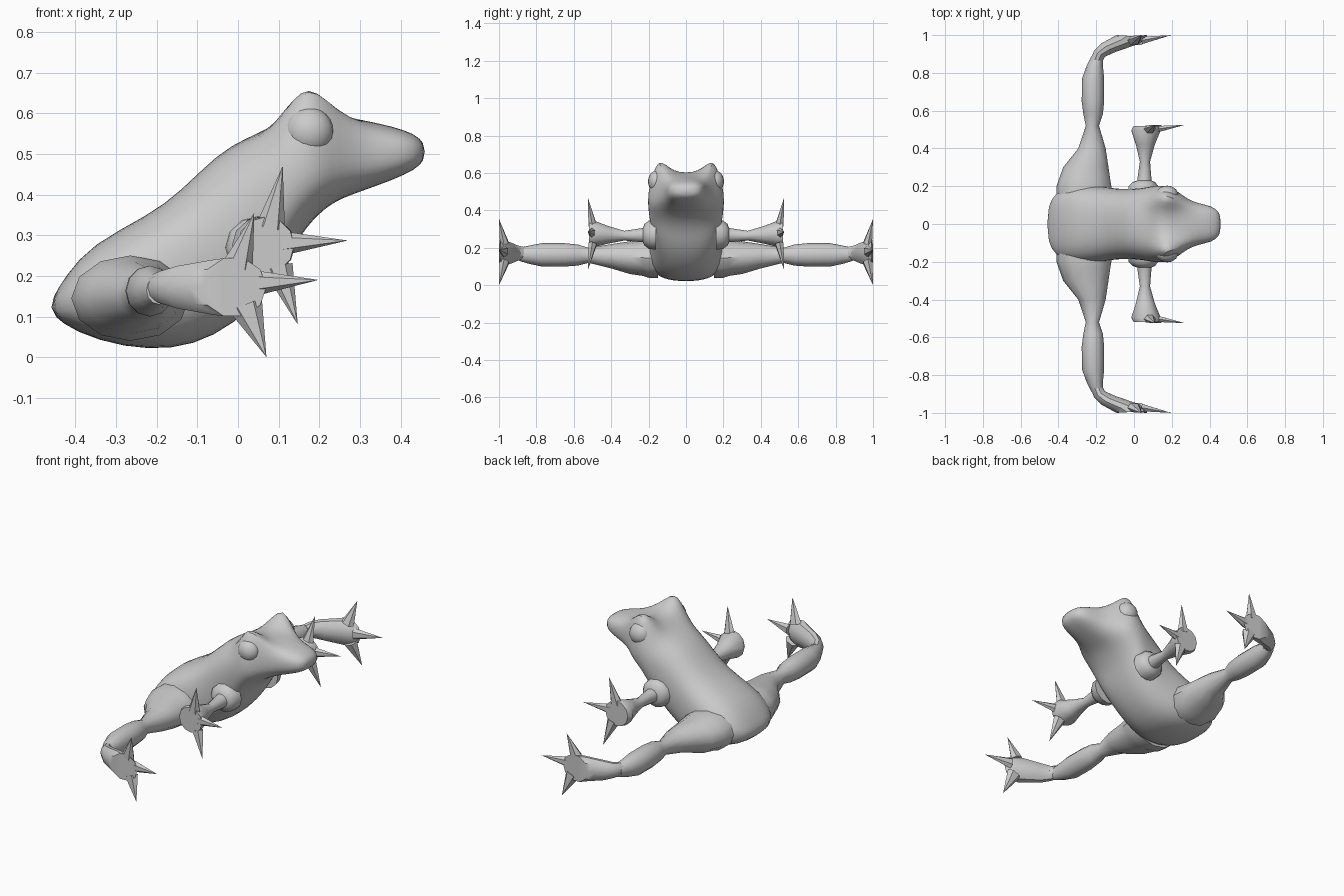
import bpy, bmesh
from math import sin, cos, pi, exp
from mathutils import Vector

if "Cube" in bpy.data.objects:
    bpy.data.objects.remove(bpy.data.objects["Cube"])


def finish(name, bm, mirror=True, subdiv=0, angle=40):
    bmesh.ops.recalc_face_normals(bm, faces=bm.faces)
    me = bpy.data.meshes.new(name)
    bm.to_mesh(me)
    bm.free()
    ob = bpy.data.objects.new(name, me)
    bpy.context.collection.objects.link(ob)
    if mirror:
        m = ob.modifiers.new("mirror", 'MIRROR')
        m.use_axis = (False, True, False)
        m.use_mirror_merge = False
    if subdiv:
        s = ob.modifiers.new("smooth", 'SUBSURF')
        s.levels = s.render_levels = subdiv
    bpy.ops.object.select_all(action='DESELECT')
    ob.select_set(True)
    bpy.context.view_layer.objects.active = ob
    bpy.ops.object.shade_smooth_by_angle(angle=angle * pi / 180)
    return ob


def power(v, p):
    return abs(v) ** p * (1 if v >= 0 else -1)


def loft(bm, rings, sides, p=1.0):
    """rings: (end point a, end point b, half-width vector)"""
    loops = []
    for a, b, w in rings:
        a, b, w = Vector(a), Vector(b), Vector(w)
        mid, half = (a + b) / 2, (a - b) / 2
        loops.append([bm.verts.new(mid + half * power(cos(2 * pi * i / sides), p)
                                   + w * power(sin(2 * pi * i / sides), p))
                      for i in range(sides)])
    for l, n in zip(loops, loops[1:]):
        for i in range(sides):
            j = (i + 1) % sides
            bm.faces.new((l[i], l[j], n[j], n[i]))
    bm.faces.new(loops[0])
    bm.faces.new(loops[-1])


def spike(bm, base, tip, r, sides=6):
    base, tip = Vector(base), Vector(tip)
    d = (tip - base).normalized()
    side = d.cross(Vector((0, 1, 0))).normalized()
    up = side.cross(d) * 0.7
    ring = [bm.verts.new(base + r * (side * cos(2 * pi * i / sides) + up * sin(2 * pi * i / sides)))
            for i in range(sides)]
    t = bm.verts.new(tip)
    for i in range(sides):
        bm.faces.new((ring[i], ring[(i + 1) % sides], t))
    bm.faces.new(ring)


# body and head: back point, belly point, half width
profile = [
    (-.46, .14, -.46, .105, .09), (-.425, .2, -.40, .06, .175),
    (-.36, .28, -.28, .022, .21), (-.22, .35, -.16, .017, .205),
    (-.14, .41, -.06, .047, .187), (-.05, .503, .04, .12, .185),
    (.02, .54, .11, .21, .195), (.07, .56, .14, .275, .203),
    (.11, .585, .17, .32, .205), (.15, .60, .20, .352, .203),
    (.19, .60, .225, .372, .19), (.24, .595, .255, .39, .16),
    (.31, .583, .31, .41, .117), (.38, .568, .38, .435, .103),
    (.435, .55, .435, .46, .085), (.46, .525, .46, .485, .045)]
bm = bmesh.new()
loft(bm, [((tx, 0, tz), (bx, 0, bz), (0, w, 0)) for tx, tz, bx, bz, w in profile], 24, 0.8)
# raised brows above the eyes
for v in bm.verts:
    rise = min(max((v.co.z - .5) / .07, 0), 1)
    v.co.z += .1 * rise * exp(-((v.co.x - .175) / .085) ** 2 - ((abs(v.co.y) - .15) / .06) ** 2)
finish("body", bm, mirror=False, subdiv=1, angle=60)

# eyes
bm = bmesh.new()
bmesh.ops.create_uvsphere(bm, u_segments=20, v_segments=12, radius=.06)
for v in bm.verts:
    v.co = Vector((v.co.x + .175, v.co.y * .85 + .152, v.co.z + .555))
finish("eye", bm)

# thigh and shin: y, x min, x max, z min, z max
leg = [(.15, -.41, -.12, .04, .25), (.20, -.41, -.12, .04, .25), (.23, -.40, -.125, .05, .245),
       (.30, -.375, -.135, .06, .235), (.40, -.295, -.15, .09, .22), (.52, -.255, -.185, .12, .2),
       (.58, -.268, -.165, .105, .218), (.65, -.277, -.158, .1, .225), (.77, -.275, -.158, .1, .225),
       (.84, -.25, -.165, .115, .212), (.89, -.225, -.165, .13, .2)]
bm = bmesh.new()
loft(bm, [((x1, y, (z0 + z1) / 2), (x0, y, (z0 + z1) / 2), (0, 0, (z1 - z0) / 2))
          for y, x0, x1, z0, z1 in leg], 12)
finish("hind_leg", bm)

# hind foot with toes: outer xy, inner xy, half height
foot = [(-.23, .87, -.165, .865, .035), (-.21, .92, -.155, .885, .042), (-.175, .955, -.1, .91, .055),
        (-.12, .985, .03, .955, .07), (-.09, 1, .07, .99, .075)]
bm = bmesh.new()
loft(bm, [((bx, by, .172), (ax, ay, .172), (0, 0, h)) for ax, ay, bx, by, h in foot], 10)
for base, tip, r in [((.0, .972, .225), (.04, 1, .355), .038),
                     ((.04, .972, .182), (.198, 1, .19), .032),
                     ((.02, .972, .125), (.07, 1, 0), .042)]:
    spike(bm, base, tip, r)
finish("hind_foot", bm, angle=35)

# shoulder and arm: y, centre x, centre z, radius x, radius z
arm = [(.16, .05, .27, .085, .08), (.20, .05, .27, .078, .075), (.222, .052, .27, .06, .058),
       (.23, .055, .268, .038, .038), (.33, .058, .265, .027, .026), (.42, .06, .27, .05, .048),
       (.495, .063, .275, .078, .072), (.518, .068, .275, .07, .07)]
bm = bmesh.new()
loft(bm, [((x + rx, y, z), (x - rx, y, z), (0, 0, rz)) for y, x, z, rx, rz in arm], 12)
finish("front_leg", bm)

# front toes
bm = bmesh.new()
for base, tip, r in [((.08, .5, .32), (.11, .525, .47), .036),
                     ((.11, .5, .28), (.27, .525, .287), .03),
                     ((.1, .5, .22), (.147, .525, .08), .036)]:
    spike(bm, base, tip, r)
finish("front_toes", bm, angle=35)
